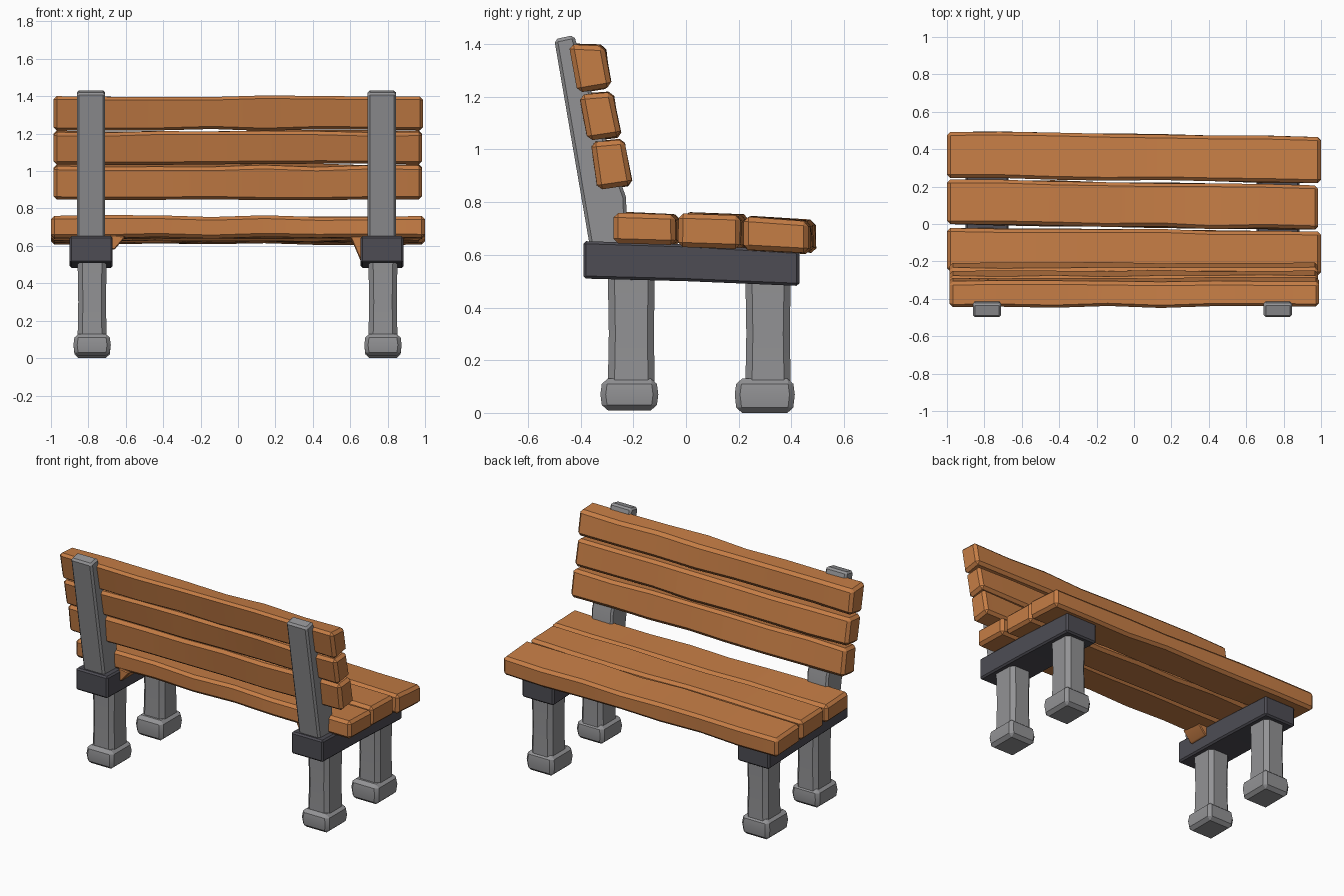
import bpy, bmesh, math, random
from mathutils import Vector

if "Cube" in bpy.data.objects:
    bpy.data.objects.remove(bpy.data.objects["Cube"])

random.seed(4)


def material(name, rgb):
    m = bpy.data.materials.new(name)
    m.diffuse_color = (*rgb, 1)
    m.use_nodes = True
    m.node_tree.nodes["Principled BSDF"].inputs["Base Color"].default_value = m.diffuse_color
    return m


WOOD = material("orange wood", (0.56, 0.205, 0.06))
STONE = material("grey stone", (0.29, 0.29, 0.30))
IRON = material("dark grey", (0.075, 0.073, 0.088))


def loft(name, rings, mat, bevel=0.015):
    """Skin a list of equal-length loops, cap both ends and chamfer hard edges."""
    bm = bmesh.new()
    loops = [[bm.verts.new(p) for p in r] for r in rings]
    n = len(loops[0])
    for a, b in zip(loops, loops[1:]):
        for i in range(n):
            j = (i + 1) % n
            bm.faces.new((a[i], a[j], b[j], b[i]))
    bm.faces.new(loops[0])
    bm.faces.new(loops[-1])
    bmesh.ops.recalc_face_normals(bm, faces=bm.faces[:])
    hard = [e for e in bm.edges if e.calc_face_angle(0) > math.radians(40)]
    bmesh.ops.bevel(bm, geom=hard, offset=bevel, segments=1, profile=0.5,
                    affect='EDGES', clamp_overlap=True)
    bmesh.ops.recalc_face_normals(bm, faces=bm.faces[:])
    me = bpy.data.meshes.new(name)
    bm.to_mesh(me)
    bm.free()
    me.materials.append(mat)
    ob = bpy.data.objects.new(name, me)
    bpy.context.collection.objects.link(ob)
    bpy.ops.object.select_all(action='DESELECT')
    ob.select_set(True)
    bpy.context.view_layer.objects.active = ob
    bpy.ops.object.shade_smooth_by_angle(angle=math.radians(30))
    return ob


def plank(name, section, x0, x1, skew=0.0, wobble=0.006, steps=7):
    """Hand-hewn board: a y-z section swept along x with small irregularities."""
    rings = []
    for k in range(steps + 1):
        t = k / steps
        amp = wobble if 0 < k < steps else 0.002
        x = x0 + (x1 - x0) * t
        rings.append([Vector((x, y + skew * (0.5 - t) + random.uniform(-amp, amp),
                              z + random.uniform(-amp, amp))) for y, z in section])
    loft(name, rings, WOOD, 0.018)


def rect(x0, x1, y0, y1, z):
    return [Vector(p) for p in ((x0, y0, z), (x1, y0, z), (x1, y1, z), (x0, y1, z))]


def block(name, x, w, y0, y1, levels, mat, bevel):
    """Upright block; levels are (z, inset) pairs."""
    loft(name, [rect(x - w + i, x + w - i, y0 + i, y1 - i, z) for z, i in levels], mat, bevel)


# seat boards, slightly skewed in plan
seat = [
    ("seat_board_back", [(-0.265, 0.645), (-0.03, 0.638), (-0.03, 0.752), (-0.265, 0.76)], 0.02),
    ("seat_board_middle", [(-0.015, 0.63), (0.222, 0.622), (0.222, 0.748), (-0.015, 0.757)], 0.03),
    ("seat_board_front", [(0.232, 0.62), (0.478, 0.608), (0.478, 0.728), (0.232, 0.744)], 0.03),
]
for name, sec, skew in seat:
    plank(name, sec, -1.0, 1.0 if "middle" not in name else 0.985, skew)

# backrest boards
back = [
    ("back_board_low", [(-0.335, 0.845), (-0.205, 0.865), (-0.235, 1.038), (-0.36, 1.025)], 0.985),
    ("back_board_middle", [(-0.372, 1.032), (-0.247, 1.05), (-0.28, 1.218), (-0.406, 1.208)], 0.985),
    ("back_board_top", [(-0.41, 1.216), (-0.283, 1.238), (-0.31, 1.392), (-0.447, 1.4)], 0.99),
]
for name, sec, x1 in back:
    plank(name, sec, -0.987, x1, 0.0)

# stone and iron supports on both sides
post = [(-0.363, 0.62), (-0.22, 0.62), (-0.228, 0.82), (-0.30, 1.02),
        (-0.425, 1.434), (-0.5, 1.418)]
for side, x in (("left", -0.785), ("right", 0.77)):
    # leaning back post
    loft(side + "_back_post",
         [[Vector((x + dx, y, z)) for y, z in post] for dx in (-0.077, 0.075)], STONE, 0.012)
    # dark cross beam under the seat, dropping toward the front
    beam = [(-0.39, 0.51), (0.0, 0.5), (0.43, 0.482), (0.43, 0.615), (0.0, 0.64), (-0.39, 0.652)]
    loft(side + "_seat_beam",
         [[Vector((x + dx, y, z)) for y, z in beam] for dx in (-0.115, 0.115)], IRON, 0.01)
    # legs and feet
    for pos, (l0, l1, f0, f1) in (("back", (-0.297, -0.118, -0.325, -0.105)),
                                  ("front", (0.225, 0.398, 0.185, 0.413))):
        base = 0.01 if pos == "back" else 0.0
        block(f"{side}_{pos}_leg", x + 0.005, 0.078, l0, l1,
              [(0.08, 0.0), (0.3, 0.004), (0.54, 0.0)], STONE, 0.025)
        block(f"{side}_{pos}_foot", x + 0.005, 0.1, f0, f1,
              [(base, 0.008), (0.07, 0.0), (0.13, 0.008)], STONE, 0.02)

# wooden gussets between seat and beam
for side, s, depth in (("left", -1, 0.06), ("right", 1, 0.13)):
    tri = [(s * 0.68, 0.66), (s * 0.60, 0.65), (s * 0.66, 0.64 - depth), (s * 0.68, 0.64 - depth)]
    loft(side + "_gusset", [[Vector((x, y, z)) for x, z in tri] for y in (-0.26, -0.12)], WOOD, 0.005)
